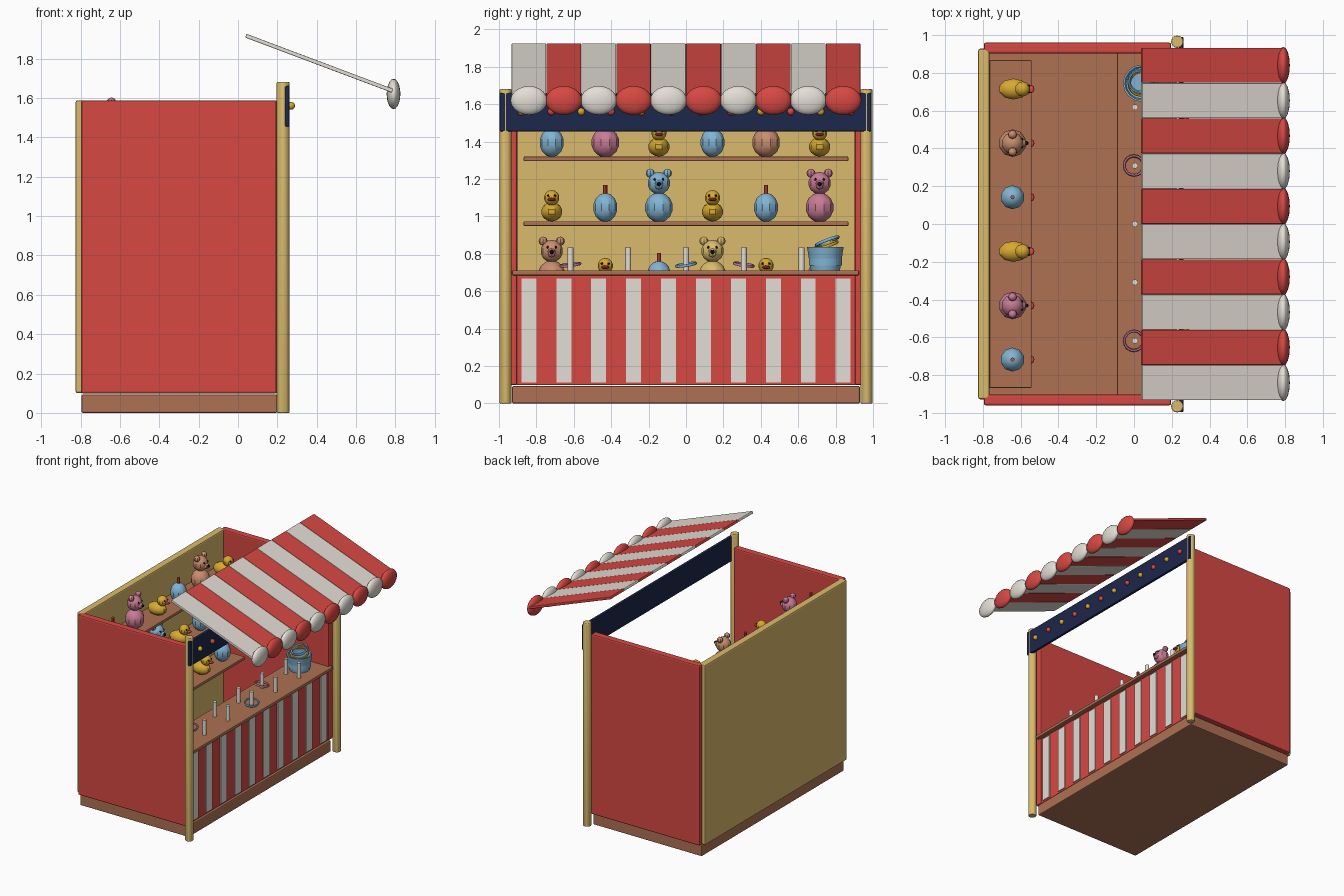
import bpy, bmesh, math
from mathutils import Matrix, Vector

if "Cube" in bpy.data.objects:
    bpy.data.objects.remove(bpy.data.objects["Cube"])

COLOURS = {
    "red": (0.68, 0.065, 0.055), "white": (0.77, 0.73, 0.67), "brown": (0.42, 0.165, 0.085),
    "tan": (0.70, 0.50, 0.15), "yellow": (0.68, 0.40, 0.03), "blue": (0.22, 0.46, 0.65),
    "pink": (0.58, 0.20, 0.30), "peach": (0.58, 0.27, 0.16), "navy": (0.012, 0.02, 0.07),
    "black": (0.01, 0.01, 0.01),
}
MATS = {}
for name, c in COLOURS.items():
    MATS[name] = bpy.data.materials.new(name)
    MATS[name].diffuse_color = (*c, 1)


class Part:
    """Collects coloured primitives into one mesh object."""

    def __init__(self, name):
        self.name, self.bm, self.mats = name, bmesh.new(), []

    def paint(self, verts, mat):
        if mat not in self.mats:
            self.mats.append(mat)
        for f in {f for v in verts for f in v.link_faces}:
            f.material_index = self.mats.index(mat)
        return self

    def box(self, mat, x, y, z, tilt=0):
        lo, hi = Vector((x[0], y[0], z[0])), Vector((x[1], y[1], z[1]))
        m = Matrix.Translation((lo + hi) / 2) @ Matrix.Rotation(tilt, 4, 'Y') @ Matrix.Diagonal((*(hi - lo), 1))
        return self.paint(bmesh.ops.create_cube(self.bm, size=1, matrix=m)["verts"], mat)

    def ball(self, mat, loc, r, seg=10, rings=7):
        r = (r, r, r) if isinstance(r, float) else r
        m = Matrix.Translation(loc) @ Matrix.Diagonal((*r, 1))
        return self.paint(bmesh.ops.create_uvsphere(
            self.bm, u_segments=seg, v_segments=rings, radius=1, matrix=m)["verts"], mat)

    def rod(self, mat, loc, r1, r2, h, seg=10):
        m = Matrix.Translation(Vector(loc) + Vector((0, 0, h / 2)))
        return self.paint(bmesh.ops.create_cone(
            self.bm, cap_ends=True, segments=seg, radius1=r1, radius2=r2, depth=h, matrix=m)["verts"], mat)

    def ring(self, mat, loc, big, small, tx, ty, n=16, k=6):
        m = Matrix.Translation(loc) @ Matrix.Rotation(tx, 4, 'X') @ Matrix.Rotation(ty, 4, 'Y')
        grid = []
        for i in range(n):
            a = math.tau * i / n
            row = []
            for j in range(k):
                b = math.tau * j / k
                d = big + small * math.cos(b)
                row.append(self.bm.verts.new(m @ Vector((d * math.cos(a), d * math.sin(a), small * math.sin(b)))))
            grid.append(row)
        for i in range(n):
            p, q = grid[i], grid[(i + 1) % n]
            for j in range(k):
                self.bm.faces.new((p[j], q[j], q[(j + 1) % k], p[(j + 1) % k]))
        return self.paint([v for row in grid for v in row], mat)

    def done(self, bevel=0, smooth=0):
        me = bpy.data.meshes.new(self.name)
        self.bm.to_mesh(me)
        self.bm.free()
        for m in self.mats:
            me.materials.append(MATS[m])
        ob = bpy.data.objects.new(self.name, me)
        bpy.context.collection.objects.link(ob)
        if bevel:
            b = ob.modifiers.new("bevel", 'BEVEL')
            b.width, b.segments = bevel, 2
        if smooth:
            bpy.ops.object.select_all(action='DESELECT')
            ob.select_set(True)
            bpy.context.view_layer.objects.active = ob
            bpy.ops.object.shade_smooth_by_angle(angle=math.radians(smooth))
        return ob


# Booth shell
Part("floor_base").box("brown", (-0.795, 0.2), (-0.93, 0.93), (0, 0.093)).done(0.008)
Part("back_wall").box("tan", (-0.825, -0.765), (-0.928, 0.928), (0.1, 1.588)).done(0.01)
for side, s in (("left", -1), ("right", 1)):
    y = sorted((s * 0.902, s * 0.96))
    Part(side + "_wall").box("red", (-0.795, 0.197), y, (0.098, 1.588)).done(0.01)
    Part(side + "_post").rod("tan", (0.229, s * 0.965, 0), 0.033, 0.033, 1.68, 12).done(0.005, 40)

# Striped counter front
Part("counter_front").box("red", (0.15, 0.19), (-0.925, 0.925), (0.098, 0.685)).done(0.006)
stripes = Part("counter_stripes")
for i in range(10):
    y = -0.84 + i * 0.1867
    stripes.box("white", (0.189, 0.198), (y - 0.04, y + 0.04), (0.112, 0.668))
stripes.done()
Part("counter_top").box("brown", (-0.09, 0.225), (-0.93, 0.925), (0.685, 0.712)).done(0.006)

# Sign board with bulbs
Part("sign_board").box("navy", (0.238, 0.261), (-0.996, 0.99), (1.455, 1.66)).done(0.004)
bulbs = Part("bulbs")
for i in range(12):
    bulbs.ball("red" if i % 2 else "yellow", (0.27, -0.88 + i * 0.16, 1.56), 0.02, 8, 6)
bulbs.done(0, 60)

# Sloping awning with a scalloped edge
awning, scallops = Part("awning"), Part("awning_scallops")
slope = math.atan2(0.28, 0.745)
half = math.hypot(0.28, 0.745) / 2
for i in range(10):
    y = -0.84 + i * 0.1867
    col = "red" if i % 2 else "white"
    awning.box(col, (0.4125 - half, 0.4125 + half), (y - 0.0925, y + 0.0925), (1.766, 1.786), slope)
    scallops.ball(col, (0.79, y, 1.62), (0.035, 0.098, 0.077), 16, 10)
awning.done(0.004)
scallops.done(0, 60)

# Prize shelves
SHELF_TOPS = (0.61, 0.973, 1.32)
for label, z in zip(("lower", "middle", "upper"), SHELF_TOPS):
    Part(label + "_shelf").box("brown", (-0.765, -0.542), (-0.868, 0.868), (z - 0.024, z)).done(0.005)

PX = -0.643


def bear(p, y, z, col):
    p.ball(col, (PX, y, z + 0.075), (0.075, 0.075, 0.08))
    p.ball(col, (PX, y, z + 0.205), 0.06)
    for s in (-1, 1):
        p.ball(col, (PX, y + s * 0.046, z + 0.258), 0.024, 8, 6)
        p.ball("black", (PX + 0.05, y + s * 0.022, z + 0.225), 0.007, 6, 4)
    p.ball(col, (PX + 0.052, y, z + 0.195), 0.024, 8, 6)
    p.ball("black", (PX + 0.073, y, z + 0.2), 0.012, 6, 4)


def duck(p, y, z, col):
    p.ball(col, (PX + 0.005, y, z + 0.052), (0.08, 0.057, 0.052))
    p.ball(col, (PX + 0.053, y, z + 0.127), 0.041)
    p.ball("red", (PX + 0.098, y, z + 0.118), (0.018, 0.022, 0.009), 8, 6)
    for s in (-1, 1):
        p.ball("black", (PX + 0.086, y + s * 0.018, z + 0.138), 0.007, 6, 4)


def bottle(p, y, z, col):
    p.ball(col, (PX, y, z + 0.075), (0.065, 0.065, 0.078))
    p.rod("red", (PX, y, z + 0.145), 0.011, 0.011, 0.05, 8)


BEARS = {(0, 0): "peach", (0, 3): "tan", (1, 2): "blue", (1, 5): "pink", (2, 1): "pink", (2, 4): "peach"}
for k, z in enumerate(SHELF_TOPS):
    for i in range(6):
        y = -0.718 + i * 0.2865
        kind = ("bear", "duck", "bottle")[(i + k) % 3]
        p = Part(f"{kind}_prize_{k}_{i}")
        if kind == "bear":
            bear(p, y, z, BEARS[k, i])
        elif kind == "duck":
            duck(p, y, z, "yellow")
        else:
            bottle(p, y, z, "blue")
        p.done(0, 32)

# Ring-toss pegs and rings
pegs = Part("pegs")
for x in (0.005, 0.125):
    for i in range(5):
        pegs.rod("white", (x, -0.618 + i * 0.309, 0.71), 0.016, 0.016, 0.125)
pegs.done(0, 40)
rings = Part("tossed_rings")
for col, x, y, t in (("pink", 0.0, -0.618, 0.12), ("blue", 0.125, 0, 0.15), ("pink", 0.0, 0.309, -0.15)):
    rings.ring(col, (x, y, 0.742), 0.052, 0.008, t, 0.1)
rings.done(0, 60)

# Open bucket holding spare rings
bucket = Part("ring_bucket").rod("blue", (0.04, 0.745, 0.712), 0.078, 0.098, 0.125, 16)
top = max(bucket.bm.faces, key=lambda f: f.calc_center_median().z)
bmesh.ops.inset_region(bucket.bm, faces=[top], thickness=0.01)
hole = bmesh.ops.extrude_face_region(bucket.bm, geom=[top])
bmesh.ops.translate(bucket.bm, vec=(0, 0, -0.1), verts=[v for v in hole["geom"] if isinstance(v, bmesh.types.BMVert)])
bmesh.ops.delete(bucket.bm, geom=[top], context='FACES_ONLY')
bucket.done(0, 40)
spare = Part("spare_rings")
spare.ring("yellow", (0.04, 0.745, 0.845), 0.066, 0.009, 0.3, 0.1)
spare.ring("blue", (0.035, 0.755, 0.868), 0.062, 0.009, 0.36, -0.1)
spare.done(0, 60)

for m in bpy.data.materials:
    if m.users and not m.is_grease_pencil:
        m.use_nodes = True
        m.node_tree.nodes["Principled BSDF"].inputs["Base Color"].default_value = m.diffuse_color
